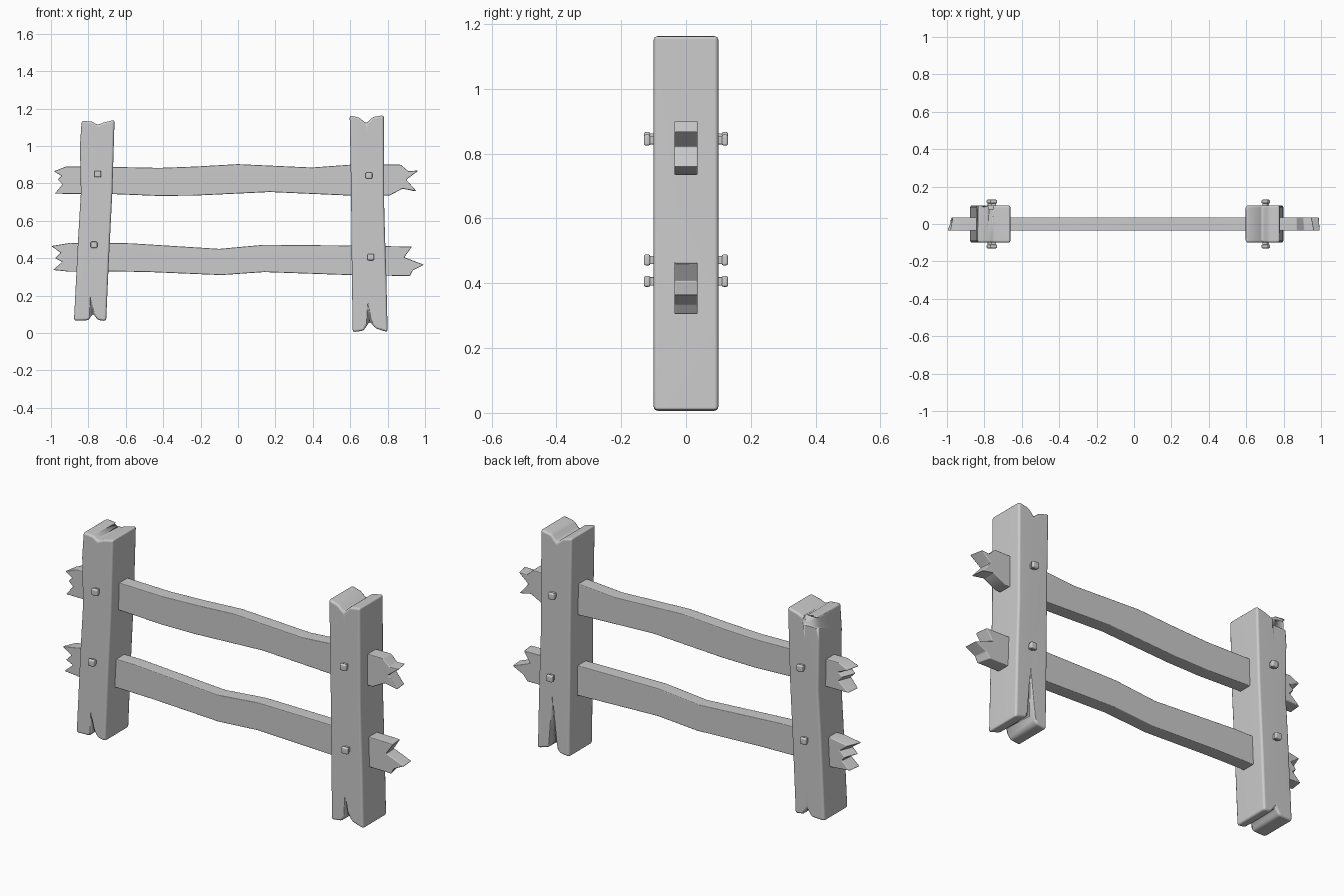
import bpy, bmesh, random
from mathutils import Vector

random.seed(4)
if "Cube" in bpy.data.objects:
    bpy.data.objects.remove(bpy.data.objects["Cube"], do_unlink=True)

wood = bpy.data.materials.new("plain grey")
wood.use_nodes = True
GREY = (0.6, 0.6, 0.6, 1)
wood.diffuse_color = GREY
wood.node_tree.nodes["Principled BSDF"].inputs["Base Color"].default_value = GREY


def make_object(name, bm):
    bmesh.ops.recalc_face_normals(bm, faces=bm.faces)
    for f in bm.faces:
        f.smooth = True
    mesh = bpy.data.meshes.new(name)
    bm.to_mesh(mesh)
    bm.free()
    mesh.materials.append(wood)
    obj = bpy.data.objects.new(name, mesh)
    bpy.context.collection.objects.link(obj)
    return obj


def slab(name, outline, depth, jitter_from=9):
    """Extrude an x-z outline through y; tips past jitter_from break unevenly."""
    bm = bmesh.new()
    front, back = [], []
    for x, z in outline:
        shift = random.uniform(0, 0.035) if abs(x) > jitter_from else 0
        front.append(bm.verts.new((x, -depth, z)))
        back.append(bm.verts.new((x - shift * (1 if x > 0 else -1), depth, z)))
    bm.faces.new(front)
    bm.faces.new(back[::-1])
    n = len(outline)
    for i in range(n):
        j = (i + 1) % n
        bm.faces.new((front[j], front[i], back[i], back[j]))
    return make_object(name, bm)


def finish(obj, width, cutters=()):
    """Round the edges, carve the cracks, then even out the shading."""
    bpy.context.view_layer.objects.active = obj
    bev = obj.modifiers.new("soft edges", 'BEVEL')
    bev.width, bev.segments = width, 2
    for c in cutters:
        cut = obj.modifiers.new("crack", 'BOOLEAN')
        cut.operation, cut.object = 'DIFFERENCE', c
    obj.modifiers.new("shading", 'WEIGHTED_NORMAL')
    for m in list(obj.modifiers):
        bpy.ops.object.modifier_apply(modifier=m.name)
    for c in cutters:
        bpy.data.objects.remove(c, do_unlink=True)


def crack(tip, base, radius):
    """Tapered cutter running from a pointed tip to a wide base."""
    tip, base = Vector(tip), Vector(base)
    axis = tip - base
    bm = bmesh.new()
    bmesh.ops.create_cone(bm, cap_ends=True, segments=10, radius1=radius,
                          radius2=0.001, depth=axis.length)
    rot = axis.to_track_quat('Z', 'Y').to_matrix()
    for v in bm.verts:
        v.co = rot @ v.co + (tip + base) / 2
    obj = make_object("crack_cutter", bm)
    obj.hide_render = True
    return obj


def box(name, centre, size):
    bm = bmesh.new()
    bmesh.ops.create_cube(bm, size=1)
    for v in bm.verts:
        v.co = Vector(a * b for a, b in zip(v.co, size)) + Vector(centre)
    return make_object(name, bm)


# Posts with split tops and bottoms
right_post = slab("right_post", [
    (-0.877, 0.066), (-0.80, 0.068), (-0.775, 0.105), (-0.75, 0.07), (-0.705, 0.064),
    (-0.69, 0.4), (-0.672, 0.75), (-0.66, 1.14), (-0.72, 1.125), (-0.75, 1.112),
    (-0.78, 1.13), (-0.836, 1.135), (-0.845, 1.0), (-0.84, 0.75), (-0.855, 0.5)], 0.1)
chip = box("chip_cutter", (-0.81, 0.1, 1.10), (0.11, 0.04, 0.055))
chip.hide_render = True
finish(right_post, 0.012, [
    crack((-0.79, -0.1, 0.2), (-0.775, -0.1, 0.04), 0.022),
    crack((-0.775, 0.1, 0.24), (-0.775, 0.1, 0.04), 0.022),
    crack((-0.765, 0.1, 0.98), (-0.75, 0.1, 1.16), 0.016), chip])

left_post = slab("left_post", [
    (0.613, 0.005), (0.67, 0.012), (0.705, 0.062), (0.735, 0.025), (0.80, 0.005),
    (0.793, 0.3), (0.782, 0.65), (0.78, 1.165), (0.72, 1.155), (0.686, 1.12),
    (0.65, 1.15), (0.597, 1.165), (0.604, 0.8), (0.608, 0.4)], 0.1)
finish(left_post, 0.012, [
    crack((0.695, -0.1, 0.16), (0.705, -0.1, -0.03), 0.025),
    crack((0.71, 0.1, 0.3), (0.705, 0.1, -0.03), 0.032),
    crack((0.69, -0.1, 1.06), (0.686, -0.1, 1.18), 0.018)])

# Wavy rails with splintered ends
upper = slab("upper_rail", [
    (-0.67, 0.743), (-0.42, 0.733), (-0.23, 0.735), (0.17, 0.754), (0.6, 0.735),
    (0.81, 0.735), (0.88, 0.772), (0.955, 0.758), (0.90, 0.82), (0.965, 0.868),
    (0.91, 0.866), (0.87, 0.90), (0.6, 0.90), (0.395, 0.885), (0.0, 0.903),
    (-0.23, 0.89), (-0.42, 0.883), (-0.67, 0.888), (-0.92, 0.89), (-0.985, 0.865),
    (-0.945, 0.84), (-0.965, 0.82), (-0.94, 0.795), (-0.98, 0.745)], 0.036, 0.88)
finish(upper, 0.004)
lower = slab("lower_rail", [
    (-0.67, 0.33), (-0.47, 0.326), (-0.09, 0.31), (0.14, 0.326), (0.6, 0.31),
    (0.92, 0.305), (0.935, 0.335), (0.995, 0.365), (0.89, 0.405), (0.93, 0.462),
    (0.6, 0.468), (0.14, 0.472), (-0.1, 0.45), (-0.58, 0.48), (-0.9, 0.482),
    (-1.0, 0.465), (-0.95, 0.43), (-0.98, 0.40), (-0.94, 0.38), (-0.99, 0.337),
    (-0.9, 0.328)], 0.036, 0.88)
finish(lower, 0.004)

# Square pegs with wider heads on both faces
pegs = {"upper_right": (-0.75, 0.85), "lower_right": (-0.77, 0.472),
        "upper_left": (0.70, 0.842), "lower_left": (0.71, 0.406)}
for place, (x, z) in pegs.items():
    for face, side in (("front", -1), ("back", 1)):
        finish(box(f"{place}_{face}_peg", (x, side * 0.1, z), (0.026, 0.04, 0.026)), 0.003)
        finish(box(f"{place}_{face}_peg_head", (x, side * 0.12, z), (0.036, 0.02, 0.034)), 0.006)
